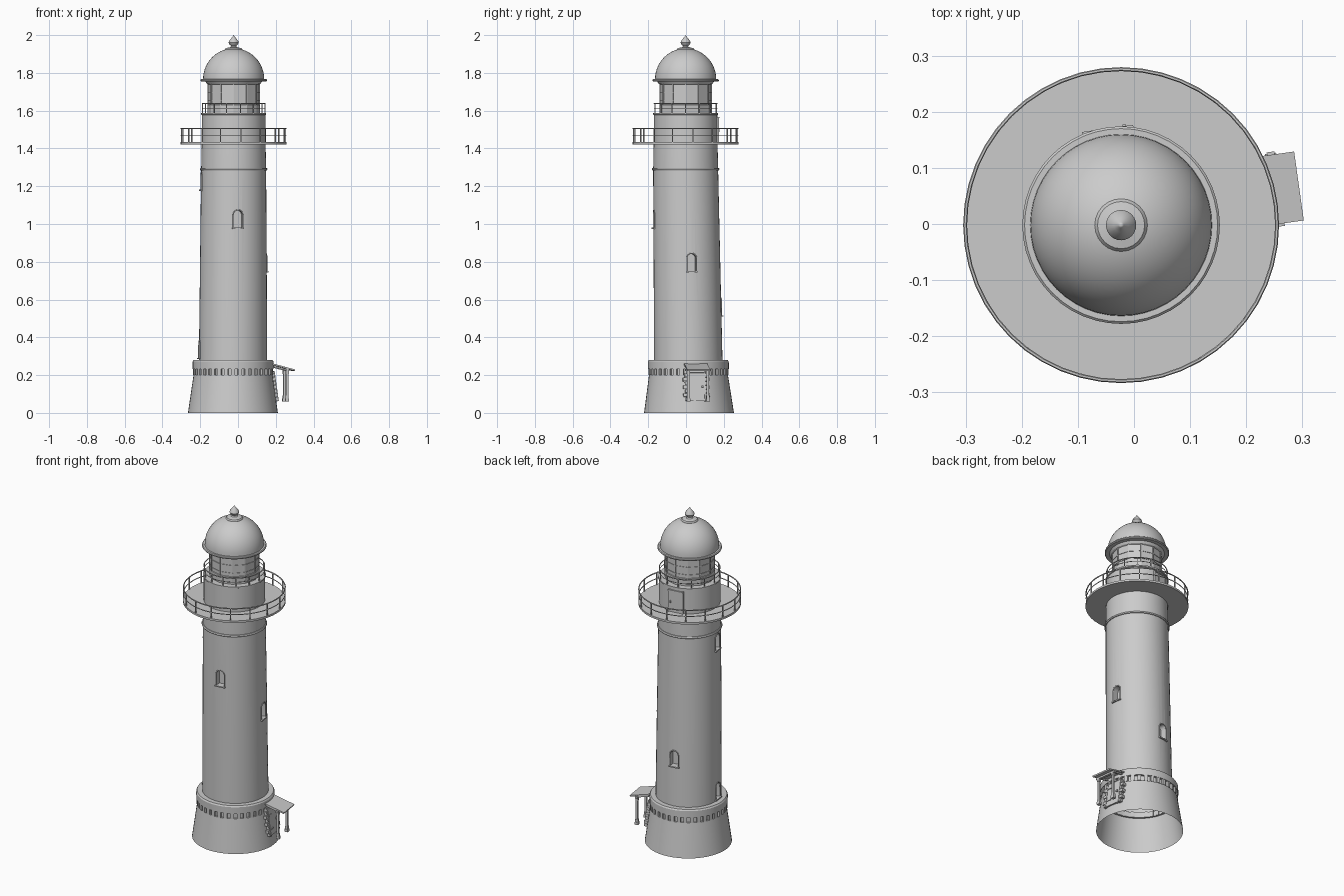
import bpy, bmesh
from math import radians, sin, cos, pi
from mathutils import Matrix, Vector

if "Cube" in bpy.data.objects:
    bpy.data.objects.remove(bpy.data.objects["Cube"])


def axis(z):
    """Tower axis: the model leans a little towards the front going up."""
    f = min(z / 1.3, 1)
    return Vector((-0.027 + 0.004 * f, 0.016 - 0.018 * f, 0))


def frame(az, r, z, t=0, tilt=0):
    """Local frame on the wall: X outwards, Y along the wall, Z up."""
    c, s = cos(radians(az)), sin(radians(az))
    loc = axis(z) + Vector((c * r - s * t, s * r + c * t, z))
    return Matrix.Translation(loc) @ Matrix.Rotation(radians(az), 4, 'Z') @ Matrix.Rotation(radians(tilt), 4, 'Y')


def finish(name, bm, angle=25):
    bmesh.ops.recalc_face_normals(bm, faces=bm.faces)
    me = bpy.data.meshes.new(name)
    bm.to_mesh(me)
    bm.free()
    me.shade_smooth()
    me.set_sharp_from_angle(angle=radians(angle))
    ob = bpy.data.objects.new(name, me)
    bpy.context.collection.objects.link(ob)
    return ob


def lathe(name, prof, n=48, closed=False):
    bm = bmesh.new()
    rings = []
    for r, z in prof:
        c = axis(z)
        rings.append([bm.verts.new((c.x + r * cos(2 * pi * i / n), c.y + r * sin(2 * pi * i / n), z))
                      for i in range(n)])
    pairs = list(zip(rings, rings[1:])) + ([(rings[-1], rings[0])] if closed else [])
    for a, b in pairs:
        for i in range(n):
            j = (i + 1) % n
            bm.faces.new((a[i], a[j], b[j], b[i]))
    bmesh.ops.remove_doubles(bm, verts=bm.verts, dist=1e-5)
    return finish(name, bm)


def hoop(name, r, z, t=0.003):
    return lathe(name, [(r + t * cos(k * pi / 3), z + t * sin(k * pi / 3)) for k in range(6)], closed=True)


def boxes(name, items):
    """items: (size, matrix)"""
    bm = bmesh.new()
    for size, m in items:
        bmesh.ops.create_cube(bm, size=1, matrix=m @ Matrix.Diagonal((*size, 1)))
    return finish(name, bm)


def arch(w, h, k=8):
    pts = [(-w / 2, 0), (w / 2, 0)]
    return pts + [(w / 2 * cos(pi * i / k), h - w / 2 + w / 2 * sin(pi * i / k)) for i in range(k + 1)]


# Stone base, hollow underneath, with a recessed band under its collar
lathe("base", [(0.238, 0), (0.209, 0.2), (0.2, 0.2), (0.2, 0.233), (0.214, 0.233),
               (0.214, 0.272), (0.209, 0.28), (0.18, 0.28)])
boxes("base_dentils", [((0.016, 0.02, 0.034), frame(i * 10, 0.204, 0.217)) for i in range(36)])

# Tapered shaft with niches cut for the spiralling windows
windows = [(188, 0.29), (98, 0.515), (8, 0.75), (-82, 0.98), (188, 1.18)]
shaft = lathe("shaft", [(0, 0.278), (0.181, 0.278), (0.172, 1.285), (0.169, 1.426), (0, 1.426)])
W, H = 0.046, 0.092


def wall(z):
    return 0.1835 - 0.009 * z


bm = bmesh.new()
for az, z in windows:
    m = frame(az, wall(z + 0.04), z)
    pts = arch(W, H)[1:] + [(-W / 2, 0)]
    pts = [p for i, p in enumerate(pts) if i == 0 or (Vector(p) - Vector(pts[i - 1])).length > 1e-4]
    back = [bm.verts.new(m @ Vector((-0.035, y, q))) for y, q in pts]
    front = [bm.verts.new(m @ Vector((0.03, y, q))) for y, q in pts]
    bm.faces.new(back)
    bm.faces.new(front)
    for i in range(len(pts)):
        j = (i + 1) % len(pts)
        bm.faces.new((back[i], back[j], front[j], front[i]))
cutter = finish("window_cutter", bm)
cutter.hide_render = True
mod = shaft.modifiers.new("niches", 'BOOLEAN')
mod.object, mod.operation, mod.solver = cutter, 'DIFFERENCE', 'EXACT'
dg = bpy.context.evaluated_depsgraph_get()
me = bpy.data.meshes.new_from_object(shaft.evaluated_get(dg))
shaft.modifiers.clear()
bm = bmesh.new()
bm.from_mesh(me)
caps = [f for f in bm.faces if all(v.co.z < 0.279 for v in f.verts) or all(v.co.z > 1.425 for v in f.verts)]
bmesh.ops.delete(bm, geom=caps, context='FACES')
bm.to_mesh(me)
bm.free()
me.shade_smooth()
me.set_sharp_from_angle(angle=radians(25))
shaft.data = me
bpy.data.objects.remove(cutter)

# Window surrounds and sills
for n, (az, z) in enumerate(windows):
    cu = bpy.data.curves.new("window_frame_%d" % n, 'CURVE')
    cu.dimensions = '3D'
    cu.bevel_depth, cu.bevel_resolution = 0.003, 1
    pts = arch(W + 0.006, H + 0.003)[1:] + [(-W / 2 - 0.003, 0)]
    sp = cu.splines.new('POLY')
    sp.points.add(len(pts) - 1)
    for p, (y, q) in zip(sp.points, pts):
        p.co = (0, y, q, 1)
    ob = bpy.data.objects.new(cu.name, cu)
    ob.matrix_world = frame(az, wall(z + 0.04) - 0.001, z)
    bpy.context.collection.objects.link(ob)
boxes("window_sills", [((0.02, 0.062, 0.007), frame(az, wall(z) - 0.003, z - 0.002)) for az, z in windows])

# Moulding under the gallery
lathe("shaft_moulding", [(0.17, 1.283), (0.176, 1.284), (0.179, 1.29), (0.176, 1.297), (0.17, 1.298)])

# Main gallery
lathe("gallery_deck", [(0.165, 1.422), (0.281, 1.422), (0.281, 1.434), (0.165, 1.434)])
hoop("gallery_top_rail", 0.278, 1.506, 0.0035)
hoop("gallery_mid_rail", 0.278, 1.470, 0.0025)
boxes("gallery_posts", [((0.006, 0.006, 0.075), frame(i * 22.5 + 8, 0.277, 1.469)) for i in range(16)])

# Watch room and its door
lathe("watch_room", [(0.168, 1.43), (0.168, 1.577), (0.172, 1.579), (0.172, 1.587), (0.13, 1.587)])
boxes("watch_room_door", [((0.012, 0.082, 0.125), frame(98, 0.164, 1.497)),
                          ((0.016, 0.006, 0.13), frame(98, 0.165, 1.499, 0.043)),
                          ((0.016, 0.006, 0.13), frame(98, 0.165, 1.499, -0.043)),
                          ((0.016, 0.092, 0.006), frame(98, 0.166, 1.563)),
                          ((0.01, 0.006, 0.014), frame(98, 0.172, 1.495, -0.03))])

# Lantern gallery railing
hoop("lantern_top_rail", 0.166, 1.637)
hoop("lantern_low_rail", 0.166, 1.613, 0.002)
boxes("lantern_posts", [((0.005, 0.005, 0.052), frame(i * 360 / 14, 0.166, 1.612)) for i in range(14)])

# Lantern room: faceted glazing with bars and a flared cornice
lathe("lantern_glazing", [(0.139, 1.585), (0.139, 1.63), (0.136, 1.632), (0.136, 1.745)], 12)
for n, z in enumerate((1.652, 1.698)):
    lathe("glazing_bar_%d" % n, [(0.135, z - 0.002), (0.139, z - 0.002), (0.139, z + 0.002), (0.135, z + 0.002)], 12)
boxes("glazing_mullions", [((0.006, 0.006, 0.115), frame(i * 30, 0.136, 1.688)) for i in range(12)])
lathe("lantern_cornice", [(0.134, 1.738), (0.142, 1.742), (0.150, 1.754), (0.172, 1.754), (0.176, 1.758),
                          (0.176, 1.763), (0.172, 1.767), (0.158, 1.767)])

# Dome and finial
dome = [(0.162 * cos(a), 1.766 + 0.164 * sin(a)) for a in [i * pi / 28 for i in range(14)]]
lathe("dome", dome + [(0, 1.93)])
lathe("finial", [(0.047, 1.914), (0.047, 1.924), (0.042, 1.931), (0.018, 1.936), (0.013, 1.942), (0.022, 1.950),
                 (0.027, 1.960), (0.024, 1.969), (0.013, 1.983), (0.005, 1.993), (0, 2.0)], 24)

# Entrance door with frame, planks, hinges and handle, set on the sloping base wall
T, SL = 0.01, -8


def door(size, y, z, out=0.0):
    return size, frame(8, 0.238 - 0.145 * z + out, z, T + y, SL)


boxes("entrance_door", [door((0.016, 0.088, 0.15), 0, 0.137),
                        door((0.022, 0.006, 0.155), 0.046, 0.138), door((0.022, 0.006, 0.155), -0.046, 0.138),
                        door((0.022, 0.098, 0.008), 0, 0.215),
                        door((0.006, 0.03, 0.006), -0.026, 0.1, 0.009), door((0.006, 0.03, 0.006), -0.026, 0.18, 0.009),
                        door((0.014, 0.01, 0.01), 0.032, 0.14, 0.01)])
boxes("entrance_quoins", [door((0.022, w, 0.018), s * (0.048 + w / 2), 0.072 + 0.021 * i, -0.003)
                          for s in (-1, 1) for i in range(7) for w in [0.022 if i % 2 else 0.012]])

# Porch roof on two posts
boxes("porch_roof", [((0.132, 0.124, 0.008), frame(8, 0.26, 0.243, T, 15))])
boxes("porch_beam", [((0.014, 0.134, 0.012), frame(8, 0.283, 0.227, T))])
posts = []
for s in (-1, 1):
    for size, z in ((0.012, 0.15), (0.02, 0.069), (0.016, 0.085), (0.016, 0.214)):
        h = 0.17 if size == 0.012 else 0.016
        posts.append(((size, size, h), frame(8, 0.283, z, T + s * 0.052)))
boxes("porch_posts", posts)
boxes("porch_brackets", [((0.08, 0.008, 0.008), frame(8, 0.25, 0.236, T + s * 0.052, 15)) for s in (-1, 1)])
